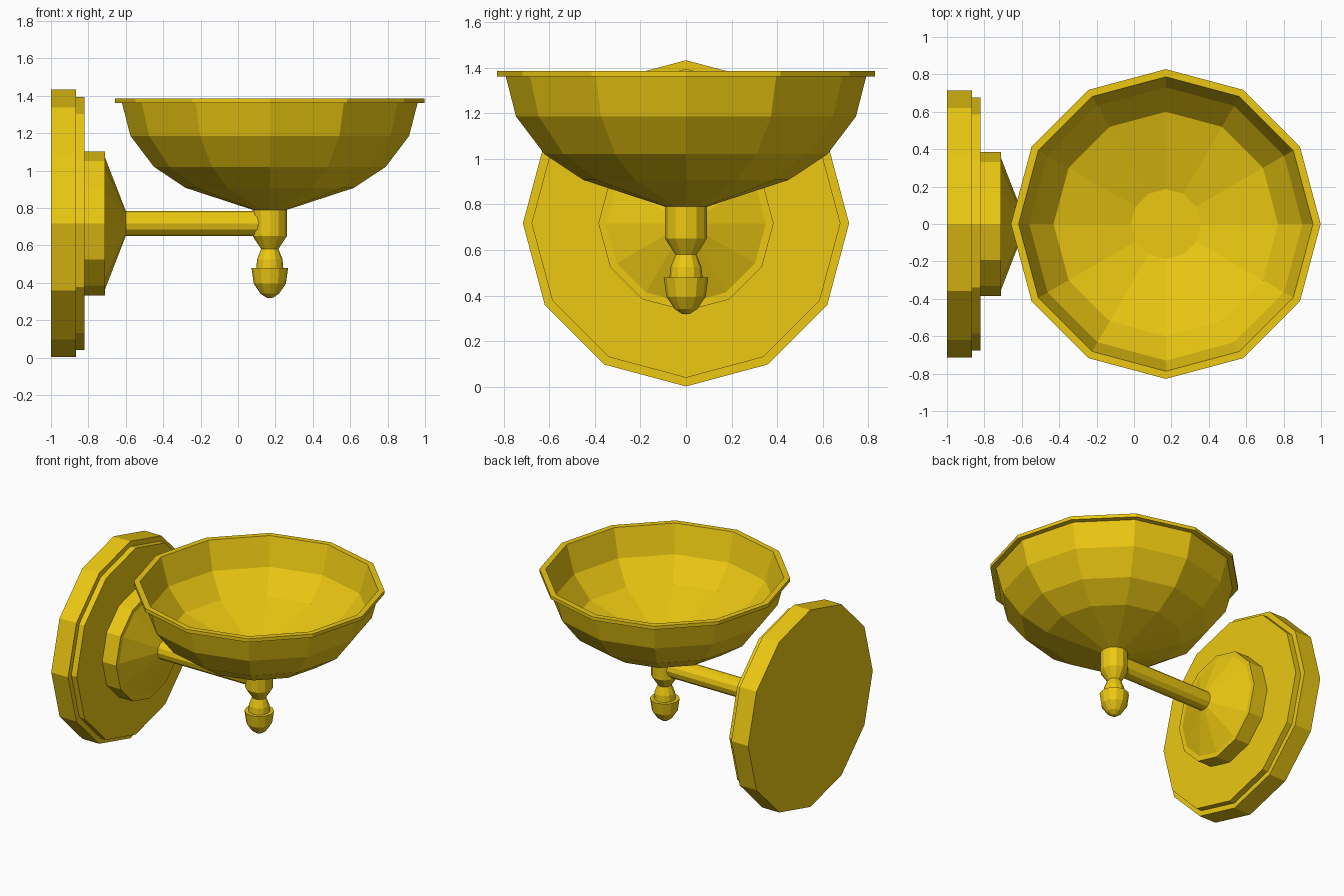
import bpy, bmesh, math
from mathutils import Matrix

if "Cube" in bpy.data.objects:
    bpy.data.objects.remove(bpy.data.objects["Cube"])

SIDES = 12
brass = bpy.data.materials.new("brass")
brass.diffuse_color = (0.84, 0.58, 0.006, 1)
brass.use_nodes = True
brass.node_tree.nodes["Principled BSDF"].inputs["Base Color"].default_value = brass.diffuse_color


def lathe(name, profile, place):
    """Spin (radius, height) points around local z; radius 0 makes a pole."""
    bm = bmesh.new()
    rings = []
    for r, h in profile:
        if r == 0:
            rings.append([bm.verts.new((0, 0, h))] * SIDES)
        else:
            rings.append([bm.verts.new((r * math.cos(2 * math.pi * i / SIDES),
                                        r * math.sin(2 * math.pi * i / SIDES), h))
                          for i in range(SIDES)])
    for a, b in zip(rings, rings[1:]):
        for i in range(SIDES):
            j = (i + 1) % SIDES
            bm.faces.new(list(dict.fromkeys((a[i], a[j], b[j], b[i]))))
    bmesh.ops.recalc_face_normals(bm, faces=bm.faces)
    bm.transform(place)
    mesh = bpy.data.meshes.new(name)
    bm.to_mesh(mesh)
    bm.free()
    mesh.materials.append(brass)
    obj = bpy.data.objects.new(name, mesh)
    bpy.context.collection.objects.link(obj)


upright = Matrix.Translation((0.17, 0, 0))
# local z becomes world x, for the parts on the horizontal axis
sideways = Matrix.Translation((0, 0, 0.717)) @ Matrix.Rotation(math.pi / 2, 4, 'Y')

# Stepped wall plate with conical boss
lathe("wall_plate", [(0, -1), (0.715, -1), (0.715, -0.865), (0.677, -0.865),
                     (0.677, -0.822), (0.384, -0.822), (0.384, -0.71),
                     (0.35, -0.71), (0.067, -0.6), (0, -0.6)], sideways)

# Horizontal arm
lathe("arm", [(0, -0.62), (0.067, -0.62), (0.067, 0.13), (0, 0.13)], sideways)

# Hollow dish with a thin flared rim
lathe("dish", [(0, 0.79), (0.092, 0.79), (0.45, 0.907), (0.62, 1.02),
               (0.745, 1.185), (0.79, 1.36), (0.828, 1.36), (0.828, 1.385),
               (0.787, 1.385), (0.73, 1.185), (0.6, 1.03), (0.187, 0.91),
               (0, 0.91)], upright)

# Stem under the dish, narrowing to a neck
lathe("stem", [(0, 0.80), (0.092, 0.80), (0.092, 0.65), (0.046, 0.58),
               (0.068, 0.525), (0.073, 0.47), (0, 0.47)], upright)

# Acorn finial
lathe("finial", [(0, 0.48), (0.098, 0.48), (0.086, 0.395), (0.05, 0.342),
                 (0.018, 0.32), (0, 0.318)], upright)
